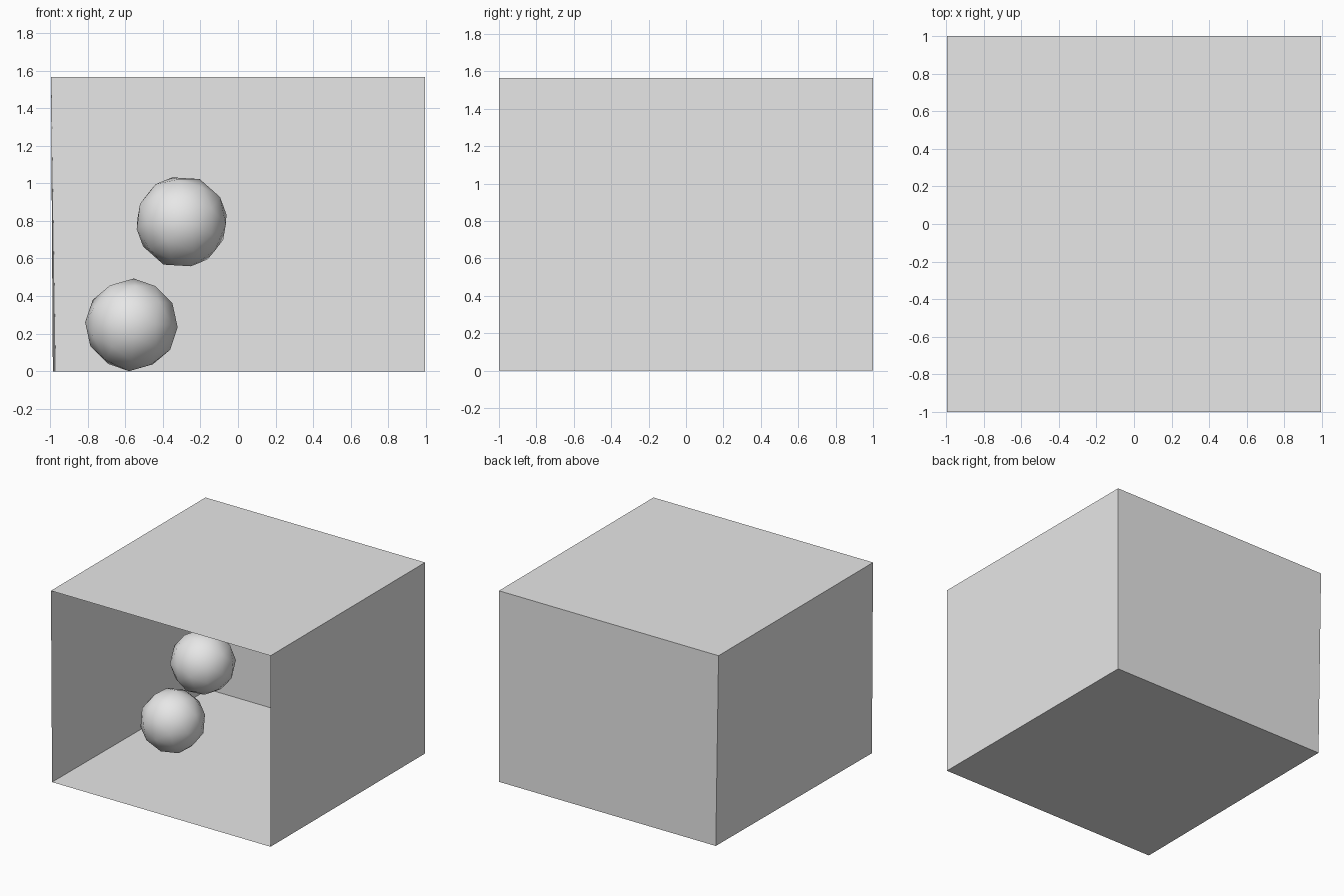
import bpy
import bmesh
from mathutils import Euler, Matrix

cube = bpy.data.objects.get("Cube")
if cube:
    bpy.data.objects.remove(cube, do_unlink=True)

grey = bpy.data.materials.new("plain_grey")
grey.use_nodes = True
colour = (0.8, 0.8, 0.8, 1)
grey.diffuse_color = colour
grey.node_tree.nodes["Principled BSDF"].inputs["Base Color"].default_value = colour


def add_object(name, bm, smooth=False):
    mesh = bpy.data.meshes.new(name)
    for face in bm.faces:
        face.smooth = smooth
    bm.to_mesh(mesh)
    bm.free()
    mesh.materials.append(grey)
    obj = bpy.data.objects.new(name, mesh)
    bpy.context.collection.objects.link(obj)


def panel(name, corners):
    bm = bmesh.new()
    bm.faces.new([bm.verts.new(c) for c in corners])
    add_object(name, bm)


def ball(name, centre, turn):
    bm = bmesh.new()
    place = Matrix.Translation(centre) @ Euler(turn).to_matrix().to_4x4()
    bmesh.ops.create_icosphere(bm, subdivisions=2, radius=RADIUS, matrix=place)
    add_object(name, bm, smooth=True)


W, D, H = 0.995, 1.0, 1.565
RADIUS = 0.247

# Room corners; the left-hand wall leans in slightly at its foot
floor = [(-0.985, -D, 0), (W, -D, 0), (W, D, 0), (-0.97, D, 0)]
roof = [(-W, -D, H), (W, -D, H), (W, D, H), (-W, D, H)]

# Thin room panels, open at the front, facing inwards
panel("floor", floor)
panel("ceiling", roof[::-1])
for name, i in (("left_wall", 1), ("back_wall", 2), ("right_wall", 3)):
    j = (i + 1) % 4
    panel(name, [floor[j], floor[i], roof[i], roof[j]])

# Two balls, one on the floor and one floating
ball("floor_ball", (-0.567, -0.035, 0.247), (0.3, 0.5, 0.2))
ball("floating_ball", (-0.3, -0.026, 0.795), (0.7, 0.2, 0.5))
